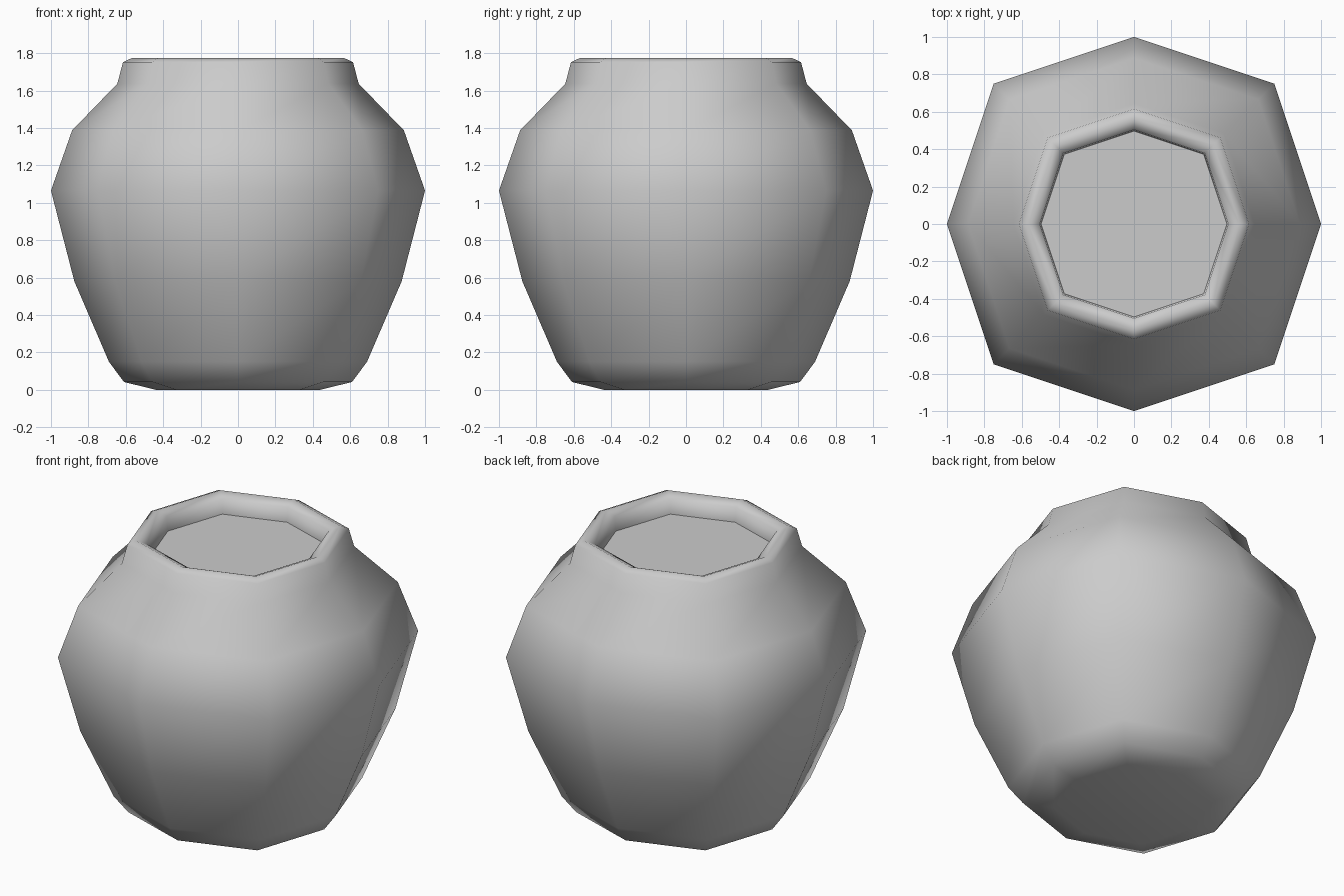
import bpy, bmesh, math

if "Cube" in bpy.data.objects:
    bpy.data.objects.remove(bpy.data.objects["Cube"])

# Pot profile as (radius, height), from underside up over the rim to the inner floor
PROFILE = [
    (0.44, 0.0), (0.61, 0.042), (0.69, 0.15), (0.875, 0.58),
    (1.0, 1.065), (0.887, 1.387), (0.645, 1.637), (0.615, 1.752),
    (0.565, 1.775), (0.505, 1.748), (0.497, 1.655),
]

# Slightly squared octagon cross-section: corners pushed out to (0.75, 0.75)
SECTION = [(1, 0), (0.75, 0.75), (0, 1), (-0.75, 0.75),
           (-1, 0), (-0.75, -0.75), (0, -1), (0.75, -0.75)]

bm = bmesh.new()
rings = [[bm.verts.new((r * x, r * y, z)) for x, y in SECTION] for r, z in PROFILE]

# Walls and rim
n = len(SECTION)
for low, high in zip(rings, rings[1:]):
    for i in range(n):
        j = (i + 1) % n
        bm.faces.new((low[i], low[j], high[j], high[i]))

# Underside and inner floor
bm.faces.new(rings[0][::-1])
bm.faces.new(rings[-1])

mesh = bpy.data.meshes.new("pot")
bm.to_mesh(mesh)
bm.free()
pot = bpy.data.objects.new("pot", mesh)
bpy.context.collection.objects.link(pot)

# Smooth walls, sharp edge where the inner floor meets the rim
bpy.context.view_layer.objects.active = pot
pot.select_set(True)
bpy.ops.object.shade_smooth_by_angle(angle=math.radians(66))
